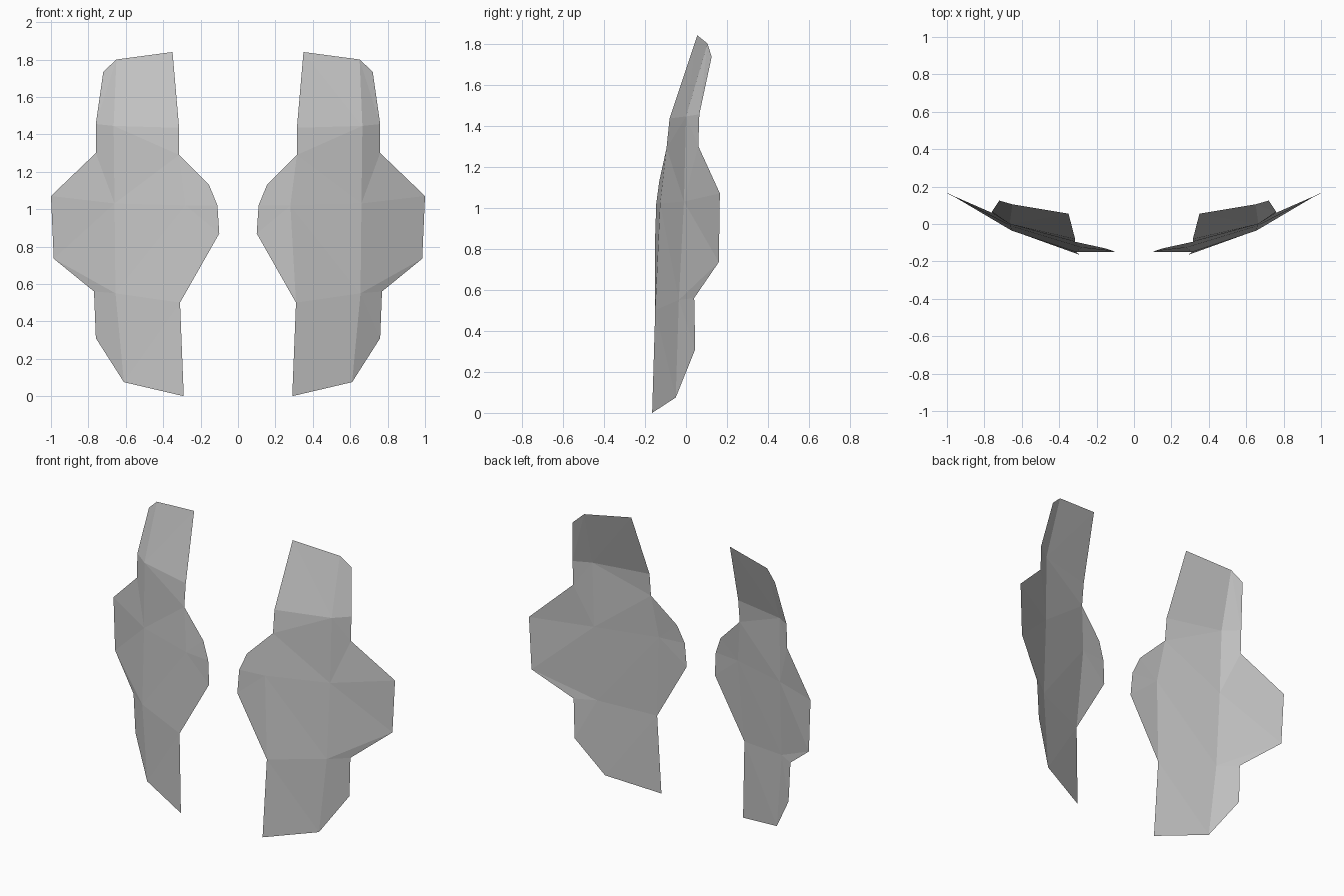
import bpy
import bmesh

if "Cube" in bpy.data.objects:
    bpy.data.objects.remove(bpy.data.objects["Cube"], do_unlink=True)

# One flat grey for both panels
grey = bpy.data.materials.new("plain grey")
grey.use_nodes = True
grey_value = (0.55, 0.55, 0.55, 1)
grey.diffuse_color = grey_value
grey.node_tree.nodes["Principled BSDF"].inputs["Base Color"].default_value = grey_value

# Corners of the left panel, from the top down
corners = {
    "top_inner": (0.35, 0.055, 1.84),
    "top_ridge": (0.65, 0.105, 1.80),
    "top_outer": (0.72, 0.125, 1.735),
    "fold_inner": (0.315, -0.08, 1.435),
    "fold_ridge": (0.665, 0, 1.445),
    "fold_outer": (0.76, 0.065, 1.455),
    "neck_inner": (0.315, -0.095, 1.29),
    "neck_outer": (0.76, 0.06, 1.30),
    "lobe_top": (0.155, -0.13, 1.13),
    "lobe_mid": (0.11, -0.145, 1.02),
    "lobe_low": (0.10, -0.15, 0.87),
    "belt_inner": (0.28, -0.126, 1.02),
    "belt_ridge": (0.66, -0.01, 1.03),
    "wing_top": (1.0, 0.165, 1.07),
    "wing_low": (0.985, 0.16, 0.735),
    "waist_inner": (0.31, -0.15, 0.5),
    "waist_ridge": (0.655, -0.035, 0.55),
    "waist_outer": (0.77, 0.04, 0.56),
    "hem_outer": (0.76, 0.045, 0.31),
    "tip_outer": (0.61, -0.05, 0.075),
    "tip_inner": (0.29, -0.165, 0),
}

# Facets, each listed as seen from the front
facets = [
    # upper flap
    "top_inner fold_inner fold_ridge",
    "top_inner fold_ridge top_ridge",
    "top_ridge fold_ridge fold_outer",
    "top_ridge fold_outer top_outer",
    # neck, on both sides of the ridge
    "fold_inner neck_inner fold_ridge",
    "neck_inner belt_inner belt_ridge",
    "neck_inner belt_ridge fold_ridge",
    "fold_ridge neck_outer fold_outer",
    "fold_ridge belt_ridge neck_outer",
    "belt_ridge wing_top neck_outer",
    # inner lobe
    "neck_inner lobe_top belt_inner",
    "lobe_top lobe_mid belt_inner",
    "lobe_mid lobe_low belt_inner",
    "lobe_low waist_inner belt_inner",
    # middle and outer wing
    "belt_inner waist_inner waist_ridge",
    "belt_inner waist_ridge belt_ridge",
    "belt_ridge wing_low wing_top",
    "belt_ridge waist_ridge wing_low",
    "waist_ridge waist_outer wing_low",
    # lower flap
    "waist_inner tip_inner tip_outer",
    "waist_inner tip_outer waist_ridge",
    "waist_ridge tip_outer hem_outer",
    "waist_ridge hem_outer waist_outer",
]


def build_panel(name, side):
    """Make one folded sheet; side is +1 for left and -1 for right."""
    bm = bmesh.new()
    verts = {key: bm.verts.new((side * x, y, z)) for key, (x, y, z) in corners.items()}
    for facet in facets:
        loop = [verts[key] for key in facet.split()]
        if side < 0:
            loop.reverse()
        bm.faces.new(loop)
    mesh = bpy.data.meshes.new(name)
    bm.to_mesh(mesh)
    bm.free()
    mesh.materials.append(grey)
    panel = bpy.data.objects.new(name, mesh)
    bpy.context.collection.objects.link(panel)


build_panel("left_panel", 1)
build_panel("right_panel", -1)
